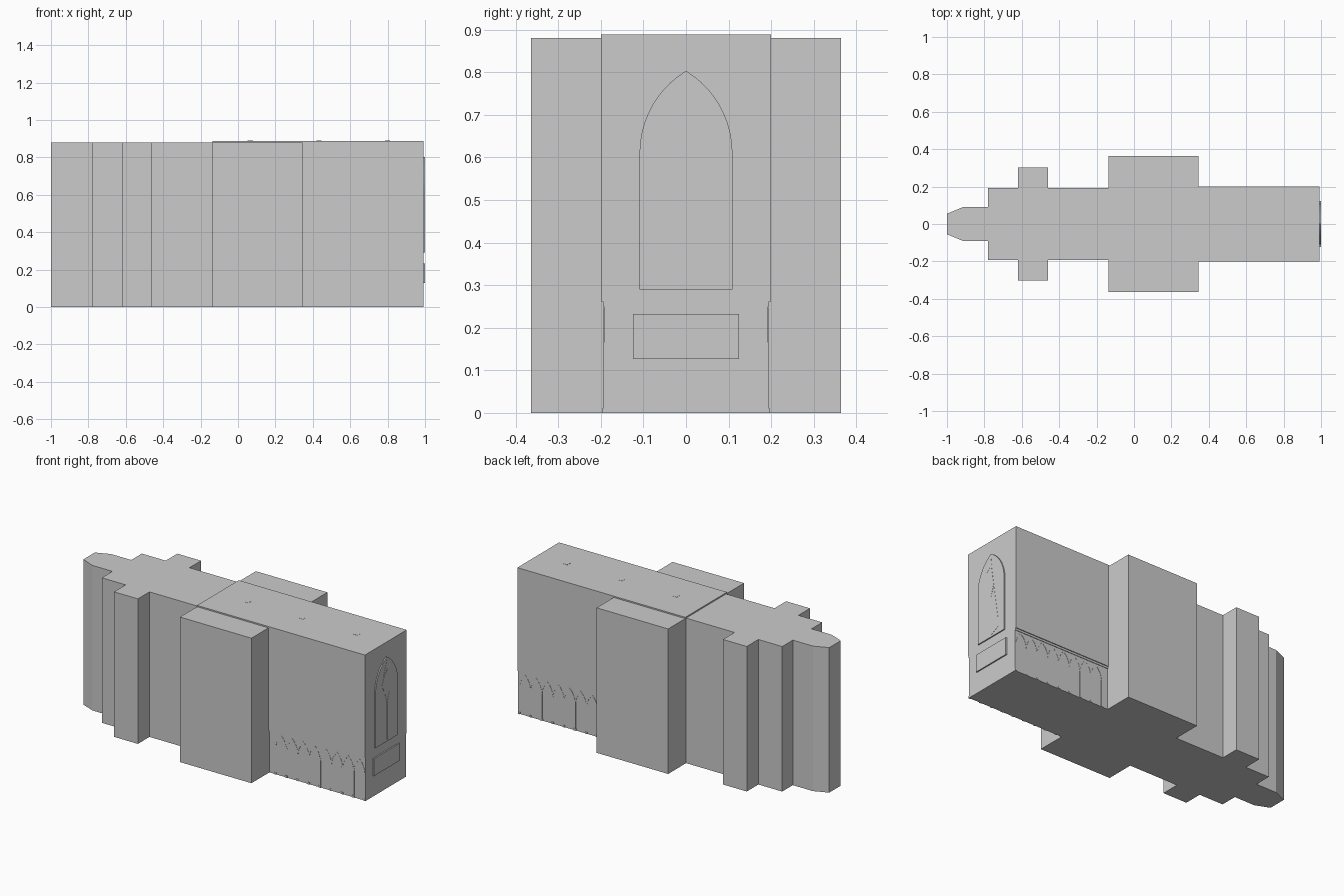
import bpy, bmesh, math
from mathutils import Vector

if "Cube" in bpy.data.objects:
    bpy.data.objects.remove(bpy.data.objects["Cube"])


def prism(name, pts, start, end, place):
    """Extrude a closed 2D outline; place(u, v, w) maps it into the world."""
    bm = bmesh.new()
    face = bm.faces.new([bm.verts.new(place(u, v, start)) for u, v in pts])
    ext = bmesh.ops.extrude_face_region(bm, geom=[face])
    shift = Vector(place(0, 0, end)) - Vector(place(0, 0, start))
    bmesh.ops.translate(bm, vec=shift, verts=[g for g in ext["geom"] if isinstance(g, bmesh.types.BMVert)])
    bmesh.ops.recalc_face_normals(bm, faces=bm.faces)
    me = bpy.data.meshes.new(name)
    bm.to_mesh(me)
    bm.free()
    ob = bpy.data.objects.new(name, me)
    bpy.context.collection.objects.link(ob)
    return ob


def up(u, v, w): return (u, v, w)         # plan outline, raised in z
def end_wall(u, v, w): return (w, u, v)   # outline on the x end
def side_wall(u, v, w): return (u, w, v)  # outline on the y sides


def rect(u0, u1, v0, v1):
    return [(u0, v0), (u1, v0), (u1, v1), (u0, v1)]


def pointed(half, spring, apex, n=10):
    """Two-centred pointed arch from (half, spring) over to (-half, spring)."""
    h = apex - spring
    r = (half * half + h * h) / (2 * half)
    sweep = math.atan2(h, r - half)
    right = [(half - r + r * math.cos(sweep * i / n), spring + r * math.sin(sweep * i / n))
             for i in range(n + 1)]
    return right + [(-u, v) for u, v in reversed(right[:-1])]


def mirror_y(ob):
    ob.modifiers.new("mirror", "MIRROR").use_axis = (False, True, False)
    ob.modifiers["mirror"].use_bisect_axis = (False, False, False)
    ob.modifiers["mirror"].use_mirror_merge = False


# Apse, choir and both transepts as one stepped plan
half_plan = [(-1, 0.055), (-0.915, 0.09), (-0.78, 0.09), (-0.78, 0.192),
             (-0.62, 0.192), (-0.62, 0.303), (-0.46, 0.303), (-0.46, 0.192),
             (-0.135, 0.192), (-0.135, 0.364), (0.345, 0.364)]
plan = half_plan + [(x, -y) for x, y in reversed(half_plan)]
prism("choir_and_transepts", plan, 0, 0.88, up)

# Nave: upper wall, slightly recessed arcade wall, plinth
END = 0.992
prism("nave_upper", rect(-0.135, END, -0.2, 0.2), 0.262, 0.888, up)
prism("nave_lower", rect(0.34, END, -0.192, 0.192), 0, 0.263, up)
prism("nave_string_course", rect(0.34, END, -0.195, 0.195), 0.25, 0.263, up)

# Blind arcade along both nave sides
PITCH = 0.075
for i in range(9):
    x = 0.385 + i * PITCH
    mirror_y(prism("arcade_shaft", rect(x - 0.005, x + 0.005, 0, 0.165), 0.19, 0.1935, side_wall))
    mirror_y(prism("arcade_base", rect(x - 0.008, x + 0.007, 0, 0.012), 0.19, 0.196, side_wall))
    if i < 8:
        outer = pointed(PITCH / 2 + 0.002, 0.16, 0.248, 6)
        inner = pointed(PITCH / 2 - 0.004, 0.16, 0.236, 6)
        ring = [(x + PITCH / 2 + u, v) for u, v in outer + inner[::-1]]
        mirror_y(prism("arcade_arch", ring, 0.19, 0.1932 + 0.0002 * (i % 2), side_wall))

# Great end window with tracery slivers, and the door panel below
window = pointed(0.109, 0.61, 0.803) + [(-0.109, 0.29), (0.109, 0.29)]
prism("end_window", window, 0.98, 0.999, end_wall)
tracery = [
    [(0.003, 0.3), (0.06, 0.328), (0.06, 0.375), (0.026, 0.592), (0.003, 0.53)],
    [(0, 0.53), (0.024, 0.605), (0.004, 0.728), (-0.03, 0.69), (-0.048, 0.64), (-0.02, 0.59)],
    [(0, 0.725), (0.007, 0.735), (0, 0.787), (-0.012, 0.75), (-0.032, 0.7)],
]
for shape in tracery:
    prism("window_tracery", shape, 0.985, 1.0, end_wall)
prism("door_panel", rect(-0.124, 0.124, 0.127, 0.232), 0.98, 1.0, end_wall)

# Vault bosses just showing through the nave roof
for x in (0.066, 0.433, 0.80):
    prism("roof_boss", rect(x - 0.014, x + 0.014, -0.014, 0.014), 0.88, 0.889, up)
